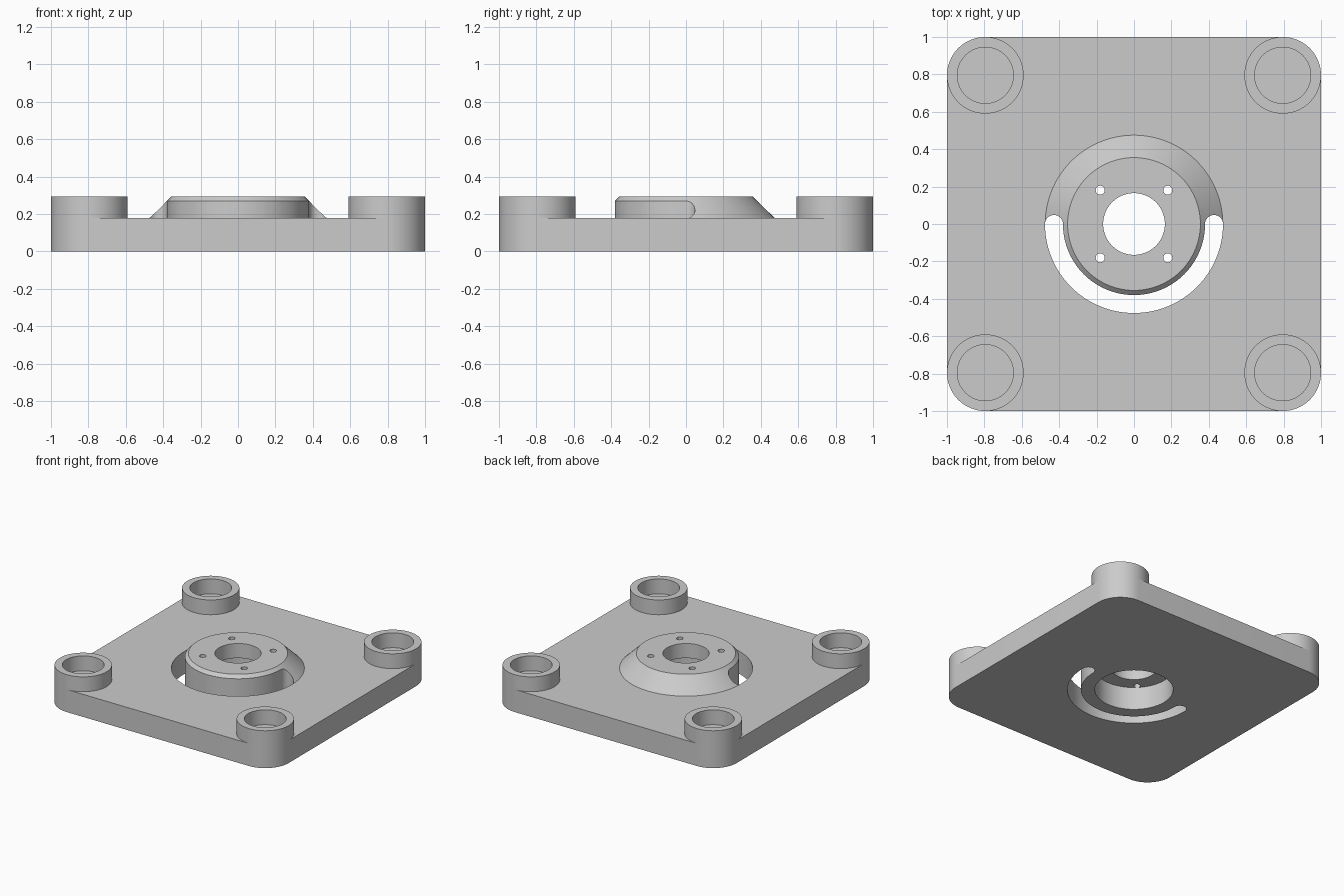
import bpy, bmesh, math
from math import sin, cos, pi

if "Cube" in bpy.data.objects:
    bpy.data.objects.remove(bpy.data.objects["Cube"])

grey = bpy.data.materials.new("plain grey")
grey.diffuse_color = (0.6, 0.6, 0.6, 1)
grey.use_nodes = True
grey.node_tree.nodes["Principled BSDF"].inputs["Base Color"].default_value = grey.diffuse_color

TOP, RIM = 0.178, 0.295         # plate top and raised rim heights
POST_R, POST_C = 0.205, 0.795   # corner post radius and centre


def arc(cx, cy, r, a0, a1, n):
    """Points along an arc, angles in degrees."""
    return [(cx + r * cos(math.radians(a0 + (a1 - a0) * i / n)),
             cy + r * sin(math.radians(a0 + (a1 - a0) * i / n))) for i in range(n + 1)]


def finish(name, bm):
    bmesh.ops.remove_doubles(bm, verts=bm.verts, dist=1e-5)
    bmesh.ops.recalc_face_normals(bm, faces=bm.faces)
    me = bpy.data.meshes.new(name)
    bm.to_mesh(me)
    bm.free()
    ob = bpy.data.objects.new(name, me)
    bpy.context.collection.objects.link(ob)
    me.materials.append(grey)
    return ob


def prism(name, outline, z0, z1):
    """Outline extruded from z0 to z1."""
    bm = bmesh.new()
    face = bm.faces.new([bm.verts.new((x, y, z0)) for x, y in outline])
    new = bmesh.ops.extrude_face_region(bm, geom=[face])["geom"]
    bmesh.ops.translate(bm, vec=(0, 0, z1 - z0),
                        verts=[v for v in new if isinstance(v, bmesh.types.BMVert)])
    return finish(name, bm)


def lathe(name, profile, cx=0, cy=0, n=96):
    """Profile of (radius, z) points spun about a vertical axis."""
    bm = bmesh.new()
    vs = [bm.verts.new((cx + r, cy, z)) for r, z in profile]
    es = [bm.edges.new(p) for p in zip(vs, vs[1:])]
    bmesh.ops.spin(bm, geom=vs + es, cent=(cx, cy, 0), axis=(0, 0, 1),
                   angle=2 * pi, steps=n)
    return finish(name, bm)


def boolean(target, tool, op):
    mod = target.modifiers.new(op, "BOOLEAN")
    mod.operation, mod.solver, mod.object = op, "EXACT", tool
    bpy.context.view_layer.objects.active = target
    bpy.ops.object.modifier_apply(modifier=mod.name)
    bpy.data.objects.remove(tool)


def smooth(ob):
    bpy.ops.object.select_all(action="DESELECT")
    ob.select_set(True)
    bpy.context.view_layer.objects.active = ob
    bpy.ops.object.shade_smooth_by_angle(angle=math.radians(30))


# Base plate with rounded corners
outline = []
for k, (sx, sy) in enumerate([(1, 1), (-1, 1), (-1, -1), (1, -1)]):
    outline += arc(sx * POST_C, sy * POST_C, POST_R, 90 * k, 90 * k + 90, 16)
plate = prism("base_plate", outline, 0, TOP)

# Conical hub in the middle
boolean(plate, lathe("hub", [(0, 0.1), (0.475, 0.1), (0.475, TOP), (0.355, RIM), (0, RIM)]), "UNION")

# Half-ring slot with round ends, cut right through
slot = (arc(0, 0, 0.476, 180, 360, 48) + arc(0.428, 0, 0.048, 0, 180, 16)[1:]
        + arc(0, 0, 0.38, 360, 180, 48)[1:] + arc(-0.428, 0, 0.048, 0, 180, 16)[1:-1])
boolean(plate, prism("slot_cutter", slot, -0.1, 0.5), "DIFFERENCE")

# Pocket from below, centre bore and four screw holes
boolean(plate, prism("pocket_cutter", arc(0, 0, 0.28, 0, 360, 64)[:-1], -0.1, 0.18), "DIFFERENCE")
boolean(plate, prism("bore_cutter", arc(0, 0, 0.165, 0, 360, 64)[:-1], 0.1, 0.5), "DIFFERENCE")
for sx in (-1, 1):
    for sy in (-1, 1):
        hole = arc(sx * 0.181, sy * 0.181, 0.024, 0, 360, 20)[:-1]
        boolean(plate, prism("screw_cutter", hole, 0.1, 0.5), "DIFFERENCE")
smooth(plate)

# Corner posts: open cups standing on the plate
for sx, side in ((-1, "left"), (1, "right")):
    for sy, end in ((-1, "front"), (1, "back")):
        smooth(lathe(f"post_{end}_{side}",
                     [(POST_R, TOP), (POST_R, RIM), (0.15, RIM), (0.15, TOP)],
                     sx * POST_C, sy * POST_C, 64))
